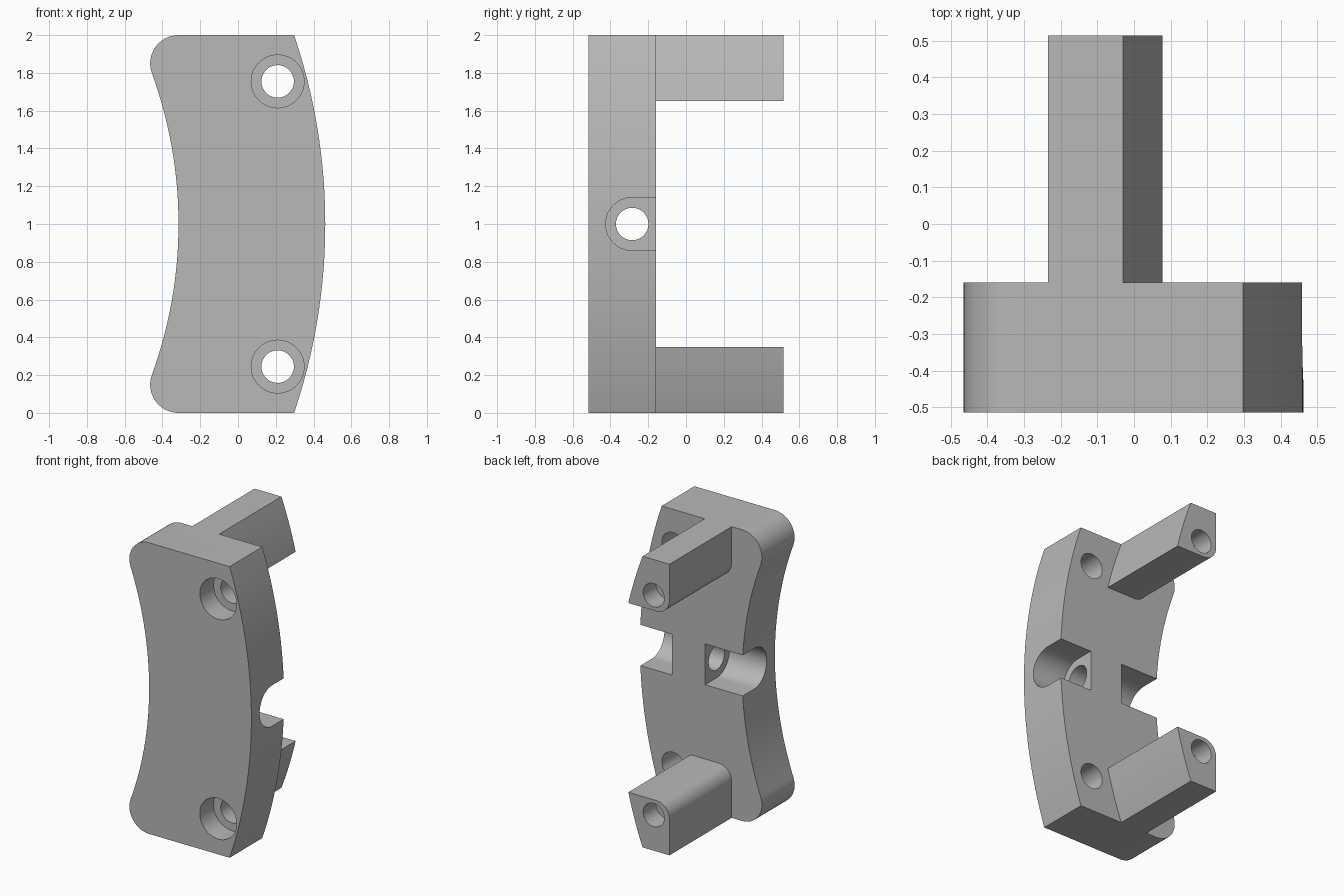
import bpy, bmesh
from math import radians, degrees, asin, sin, cos

cube = bpy.data.objects.get("Cube")
if cube:
    bpy.data.objects.remove(cube, do_unlink=True)

grey = bpy.data.materials.new("light grey")
grey.use_nodes = True
grey.diffuse_color = (0.48, 0.48, 0.48, 1)
grey.node_tree.nodes["Principled BSDF"].inputs["Base Color"].default_value = (0.48, 0.48, 0.48, 1)

BACK, FRONT, TIP = -0.16, -0.515, 0.515
CURVE_X = -2.65          # common centre of the curved sides
BORE, HEAD = 0.086, 0.14  # screw hole and screw head radii


def arc(cx, cz, r, start, end, n):
    angles = [radians(start + (end - start) * i / n) for i in range(n + 1)]
    return [(cx + r * cos(a), cz + r * sin(a)) for a in angles]


def circle(cx, cz, r):
    return arc(cx, cz, r, 0, 360, 48)[:-1]


def prism(name, profile, axis, a, b):
    """Extrude a profile along x (profile in yz) or y (profile in xz)."""
    place = (lambda u, v, t: (t, u, v)) if axis == "x" else (lambda u, v, t: (u, t, v))
    bm = bmesh.new()
    face = bm.faces.new([bm.verts.new(place(u, v, a)) for u, v in profile])
    out = bmesh.ops.extrude_face_region(bm, geom=[face])["geom"]
    shift = place(0, 0, b - a)
    bmesh.ops.translate(bm, vec=shift, verts=[g for g in out if isinstance(g, bmesh.types.BMVert)])
    bmesh.ops.recalc_face_normals(bm, faces=bm.faces)
    mesh = bpy.data.meshes.new(name)
    bm.to_mesh(mesh)
    bm.free()
    mesh.materials.append(grey)
    obj = bpy.data.objects.new(name, mesh)
    bpy.context.collection.objects.link(obj)
    return obj


def combine(target, tool, operation):
    tool.hide_render = True
    mod = target.modifiers.new(tool.name, "BOOLEAN")
    mod.operation, mod.solver, mod.object = operation, "EXACT", tool
    bpy.context.view_layer.objects.active = target
    bpy.ops.object.modifier_apply(modifier=mod.name)
    bpy.data.objects.remove(tool, do_unlink=True)


# Curved plate
outer = 3.112
sweep = degrees(asin(1 / outer))
outline = (arc(CURVE_X, 1, outer, -sweep, sweep, 32)
           + arc(-0.315, 1.85, 0.15, 90, 200, 14)
           + arc(CURVE_X, 1, 2.335, 20, -20, 32)[1:-1]
           + arc(-0.315, 0.15, 0.15, 160, 270, 14))
bracket = prism("curved_bracket", outline, "y", FRONT, BACK)

# Upper and lower posts, joined to the plate
post_r = 2.804
post = (arc(CURVE_X, 1, post_r, degrees(asin(0.65 / post_r)), degrees(asin(1 / post_r)), 10)
        + [(-0.235, 2)] + arc(-0.135, 1.75, 0.1, 180, 270, 12))
for side in (1, -1):
    profile = [(x, 1 + side * (z - 1)) for x, z in post]
    combine(bracket, prism("post", profile, "y", BACK - 0.1, TIP), "UNION")

# Counterbored plate holes and blind holes in the post tips
for side in (1, -1):
    z = 1 + side * 0.755
    combine(bracket, prism("plate_hole", circle(0.21, z, BORE), "y", -0.7, 0), "DIFFERENCE")
    combine(bracket, prism("counterbore", circle(0.21, z, HEAD), "y", -0.7, FRONT + 0.15), "DIFFERENCE")
    combine(bracket, prism("post_hole", circle(-0.115, z, 0.08), "y", TIP - 0.14, 0.7), "DIFFERENCE")

# Side slots open to the back, with a cross hole through the web between them
slot = arc(-0.285, 1, HEAD, 90, 270, 28) + [(0, 1 - HEAD), (0, 1 + HEAD)]
for start, end in ((0.217, 0.8), (-0.8, -0.033)):
    combine(bracket, prism("side_slot", slot, "x", start, end), "DIFFERENCE")
combine(bracket, prism("cross_hole", circle(-0.285, 1, BORE), "x", -0.7, 0.7), "DIFFERENCE")

# Smooth curved walls, sharp edges
bpy.ops.object.select_all(action="DESELECT")
bracket.select_set(True)
bpy.context.view_layer.objects.active = bracket
bpy.ops.object.shade_smooth_by_angle(angle=radians(25))
